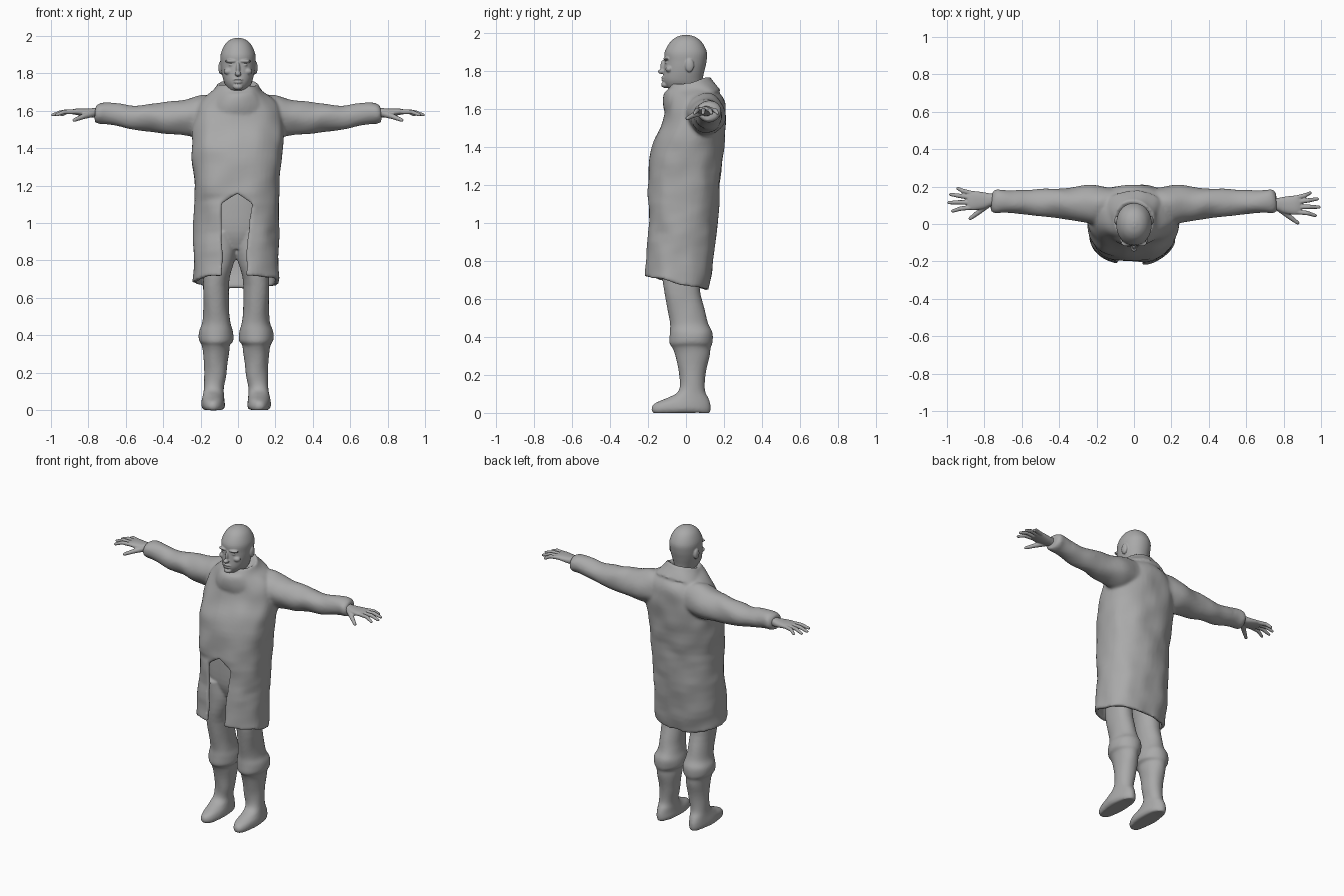
import bpy, bmesh, math
from mathutils import Vector, noise

cube = bpy.data.objects.get("Cube")
if cube:
    bpy.data.objects.remove(cube, do_unlink=True)

grey = bpy.data.materials.new("plain grey")
grey.use_nodes = True
grey.diffuse_color = (0.4, 0.4, 0.4, 1)
grey.node_tree.nodes["Principled BSDF"].inputs["Base Color"].default_value = grey.diffuse_color


def link(name, data):
    obj = bpy.data.objects.new(name, data)
    bpy.context.collection.objects.link(obj)
    return obj


def from_bmesh(name, bm):
    mesh = bpy.data.meshes.new(name)
    bm.to_mesh(mesh)
    bm.free()
    return link(name, mesh)


def resample(rings, steps=4):
    """Smooth the list of sections with a Catmull-Rom spline."""
    pts = [rings[0]] + rings + [rings[-1]]
    out = []
    for p, q, r, s in zip(pts, pts[1:], pts[2:], pts[3:]):
        for k in range(steps):
            t = k / steps
            out.append([b + 0.5 * t * (c - a + t * (2 * a - 5 * b + 4 * c - d + t * (3 * (b - c) + d - a)))
                        for a, b, c, d in zip(p, q, r, s)])
    return out + [rings[-1]]


def loft(name, rings, along="z", side=1, power=2.3, gap=None, fold=0, tilt=0, shift=0, count=48):
    """Sections are (position, low a, high a, low b, high b) around the z or x axis."""
    bm = bmesh.new()
    rows = []
    for pos, a0, a1, b0, b1 in resample(rings):
        ca, ra, cb, rb = (a0 + a1) / 2, abs(a1 - a0) / 2, (b0 + b1) / 2, abs(b1 - b0) / 2
        start = end = 0
        if gap:
            start, end = [math.asin((g / ra) ** (power / 2)) for g in gap(pos)]
        row = []
        for i in range(count + 1):
            t = start + (math.tau - start - end) * i / count
            s, c = math.sin(t), -math.cos(t)
            a = ca + ra * math.copysign(abs(s) ** (2 / power), s)
            b = cb + rb * math.copysign(abs(c) ** (2 / power), c)
            co = Vector((a, b, pos + tilt * b)) if along == "z" else Vector((pos, a, b))
            co += fold * noise.noise_vector(co * 9)
            row.append(bm.verts.new((side * co.x + shift, co.y, co.z)))
        rows.append(row)
    for low, high in zip(rows, rows[1:]):
        for i in range(count):
            bm.faces.new((low[i], low[i + 1], high[i + 1], high[i]))
    bmesh.ops.remove_doubles(bm, verts=bm.verts, dist=1e-5)
    if not gap:
        bmesh.ops.holes_fill(bm, edges=bm.edges, sides=0)
        bmesh.ops.recalc_face_normals(bm, faces=bm.faces)
    return from_bmesh(name, bm)


def blob(name, loc, size):
    bm = bmesh.new()
    bmesh.ops.create_uvsphere(bm, u_segments=24, v_segments=16, radius=1)
    bmesh.ops.scale(bm, vec=size, verts=bm.verts)
    bmesh.ops.translate(bm, vec=loc, verts=bm.verts)
    return from_bmesh(name, bm)


def tube(name, points, radii):
    curve = bpy.data.curves.new(name, "CURVE")
    curve.dimensions = "3D"
    curve.bevel_depth = 1
    curve.use_fill_caps = True
    spline = curve.splines.new("POLY")
    spline.points.add(len(points) - 1)
    for p, co, r in zip(spline.points, points, radii):
        p.co = (*co, 1)
        p.radius = r
    return link(name, curve)


def convert(objs):
    bpy.ops.object.select_all(action="DESELECT")
    for o in objs:
        o.select_set(True)
    bpy.context.view_layer.objects.active = objs[0]
    bpy.ops.object.convert(target="MESH")


def fuse(name, objs, voxel, repeats):
    """Merge overlapping solids into one soft surface."""
    convert(objs)
    bpy.ops.object.join()
    obj = bpy.context.object
    obj.name = obj.data.name = name
    remesh = obj.modifiers.new("Merge", "REMESH")
    remesh.mode = "VOXEL"
    remesh.voxel_size = voxel
    smooth = obj.modifiers.new("Soften", "SMOOTH")
    smooth.factor = 0.5
    smooth.iterations = repeats
    convert([obj])
    obj.data.materials.clear()
    obj.data.materials.append(grey)
    bpy.ops.object.shade_smooth()
    return obj


# Coat body: an open shell with a slit up the front and a hem that drops at the back
def slit(z):
    if z > 1.11:
        return 0, 0
    k = (z - 0.7) / 0.4
    return 0.05 + 0.03 * k, 0.075 + 0.01 * k


coat = loft("coat", [
    (.70, -.24, .225, -.22, .12), (.80, -.24, .22, -.215, .14), (1.0, -.235, .22, -.205, .165),
    (1.2, -.235, .225, -.205, .18), (1.35, -.245, .235, -.19, .195), (1.45, -.25, .245, -.16, .205),
    (1.55, -.24, .24, -.12, .21), (1.62, -.22, .22, -.10, .205), (1.67, -.18, .18, -.09, .18),
    (1.71, -.13, .13, -.085, .14), (1.74, -.1, .1, -.07, .12)], gap=slit, fold=.01)
for v in coat.data.vertices:
    v.co.z -= max(0, 1 - v.co.z) * (v.co.y + .13) * .75
solid = coat.modifiers.new("Cloth", "SOLIDIFY")
solid.thickness = .026
solid.offset = -1

# Collar: sloping down towards the front
collar = loft("collar", [
    (1.63, -.17, .17, -.115, .18), (1.67, -.145, .145, -.12, .16), (1.71, -.12, .12, -.115, .135),
    (1.73, -.105, .105, -.1, .12), (1.715, -.085, .085, -.085, .1)], tilt=.38, fold=.012)

# Sleeves
sleeves = [loft("sleeve", [
    (.12, .01, .2, 1.48, 1.68), (.2, .0, .205, 1.455, 1.68), (.28, .015, .2, 1.465, 1.66),
    (.4, .035, .19, 1.475, 1.645), (.5, .045, .185, 1.49, 1.635), (.6, .05, .18, 1.505, 1.632),
    (.7, .06, .18, 1.525, 1.645), (.74, .055, .185, 1.53, 1.64), (.76, .07, .17, 1.54, 1.628)],
    along="x", side=s, power=2, fold=.012) for s in (-1, 1)]
fuse("coat", [coat, collar] + sleeves, .009, 6)

# Trousers and boots
legs = [loft("leg", [
    (0, .08, .185, -.17, .125), (.02, .07, .195, -.18, .13), (.05, .072, .192, -.165, .128),
    (.08, .075, .185, -.1, .118), (.12, .075, .18, -.04, .1), (.2, .06, .18, -.035, .1),
    (.3, .05, .187, -.055, .125), (.345, .045, .195, -.07, .13), (.37, .025, .21, -.085, .14),
    (.42, .025, .208, -.085, .14), (.47, .04, .19, -.085, .115), (.55, .05, .185, -.1, .095),
    (.7, .045, .19, -.125, .07), (.84, .008, .19, -.13, .08), (.95, .0, .185, -.13, .1)],
    side=s, power=2.1, fold=.006, shift=-.01 - .01 * s) for s in (-1, 1)]
hips = loft("hips", [(.86, -.12, .1, -.1, .08), (.95, -.18, .17, -.13, .11),
                     (1.1, -.18, .17, -.135, .12), (1.2, -.17, .16, -.13, .12)])
fuse("trousers_and_boots", legs + [hips], .007, 4)

# Head with neck
head = [loft("head", [
    (1.6, -.07, .07, -.04, .1), (1.69, -.066, .066, -.05, .092), (1.712, -.058, .058, -.1, .086),
    (1.75, -.074, .074, -.12, .086), (1.8, -.087, .087, -.117, .097), (1.85, -.093, .093, -.113, .108),
    (1.9, -.093, .093, -.112, .11), (1.95, -.073, .073, -.085, .085), (1.978, -.045, .045, -.052, .052),
    (1.99, -.012, .012, -.015, .015)], power=2.1)]
head += [blob("nose_bridge", (0, -.118, 1.825), (.011, .017, .034)),
         blob("nose_tip", (0, -.128, 1.797), (.017, .02, .013)),
         blob("upper_lip", (0, -.116, 1.766), (.027, .015, .006)),
         blob("lower_lip", (0, -.116, 1.752), (.023, .014, .007)),
         blob("chin", (0, -.11, 1.728), (.027, .021, .017))]
for s in (-1, 1):
    head += [blob("brow", (s * .036, -.102, 1.865), (.034, .018, .009)),
             blob("cheek", (s * .05, -.088, 1.81), (.026, .02, .018)),
             blob("eyelid", (s * .035, -.1, 1.845), (.015, .011, .007)),
             blob("ear", (s * .092, .018, 1.83), (.013, .024, .036))]
fuse("head", head, .004, 3)

# Hands: palm, four fingers and a thumb
fingers = [(.148, .95, .178), (.127, .988, .146), (.102, .998, .102), (.079, .978, .057)]
for s, label in ((1, "left_hand"), (-1, "right_hand")):
    parts = [loft("palm", [
        (.7, .085, .15, 1.56, 1.615), (.76, .085, .15, 1.563, 1.615), (.8, .07, .157, 1.566, 1.612),
        (.86, .062, .164, 1.577, 1.612), (.89, .07, .157, 1.582, 1.606)], along="x", side=s)]
    for base, tip_x, tip_y in fingers:
        mid = (base + tip_y) / 2 + .002
        parts.append(tube("finger", [(s * .85, base, 1.594), (s * (.44 + tip_x / 2), mid, 1.594),
                                     (s * (tip_x - .008), tip_y, 1.578), (s * tip_x, tip_y, 1.576)],
                          [.013, .012, .009, .005]))
    parts.append(tube("thumb", [(s * .78, .095, 1.585), (s * .83, .052, 1.568),
                                (s * .875, .018, 1.55), (s * .882, .014, 1.548)],
                      [.02, .014, .01, .006]))
    hand = fuse(label, parts, .004, 2)
    hand.location.y -= .012 * s
